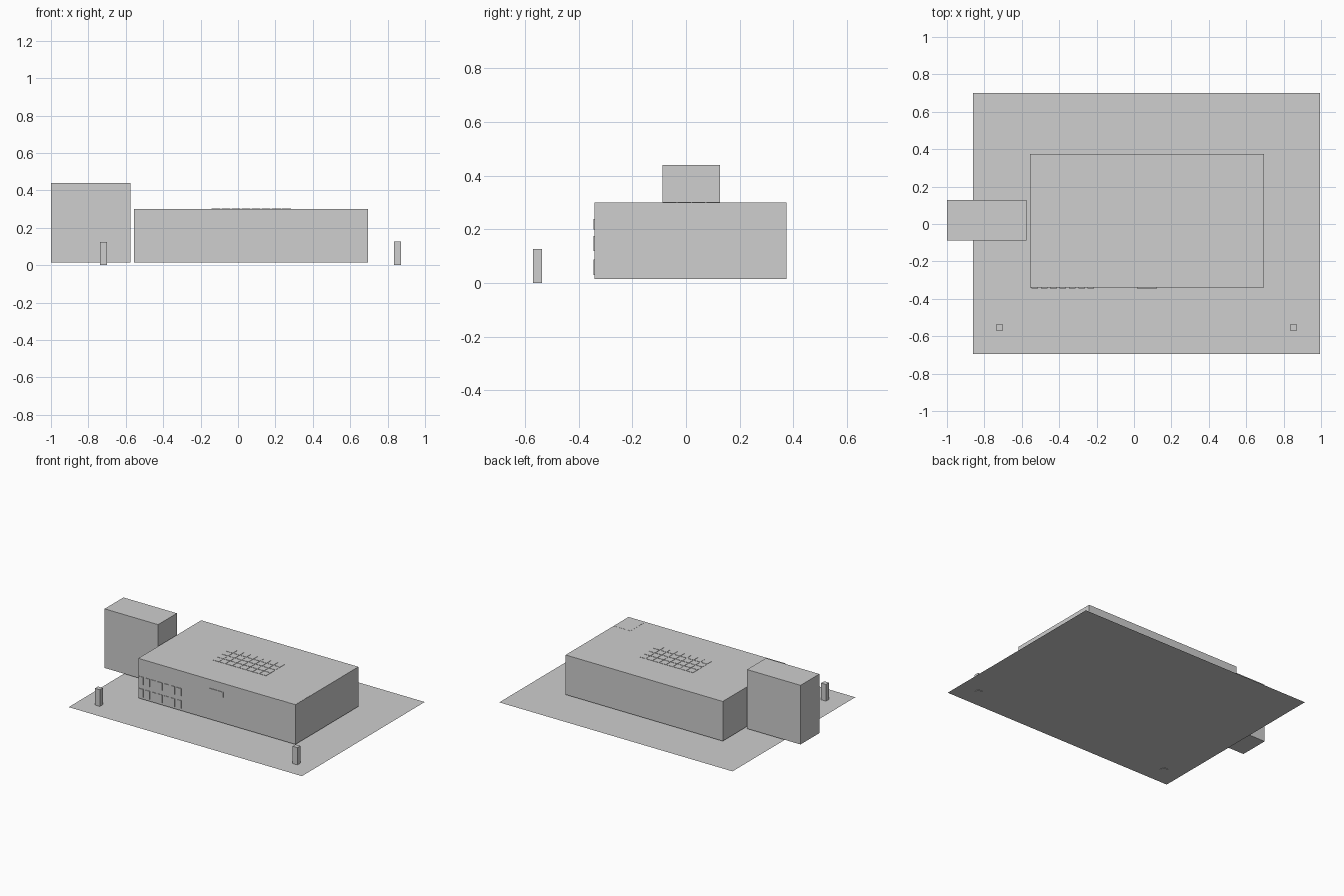
import bpy, bmesh

if "Cube" in bpy.data.objects:
    bpy.data.objects.remove(bpy.data.objects["Cube"])

grey = bpy.data.materials.new("plain_grey")
grey.diffuse_color = (0.62, 0.62, 0.62, 1)
grey.use_nodes = True
grey.node_tree.nodes["Principled BSDF"].inputs["Base Color"].default_value = grey.diffuse_color


def finish(name, bm):
    mesh = bpy.data.meshes.new(name)
    bm.to_mesh(mesh)
    bm.free()
    mesh.materials.append(grey)
    obj = bpy.data.objects.new(name, mesh)
    bpy.context.collection.objects.link(obj)
    return obj


def add_box(bm, x, y, z):
    """Box from (min, max) ranges on each axis."""
    verts = bmesh.ops.create_cube(bm, size=1)["verts"]
    for v in verts:
        v.co = [r[0] if c < 0 else r[1] for c, r in zip(v.co, (x, y, z))]


def box(name, x, y, z):
    bm = bmesh.new()
    add_box(bm, x, y, z)
    return finish(name, bm)


# Flat plot of land, a single face
bm = bmesh.new()
bm.faces.new([bm.verts.new((x, y, 0.003)) for x, y in
              ((-0.86, -0.695), (0.995, -0.695), (0.995, 0.70), (-0.86, 0.70))])
finish("site_slab", bm)

# Main hall and the taller block beside it
box("main_hall", (-0.555, 0.695), (-0.34, 0.375), (0.015, 0.30))
box("side_tower", (-1.0, -0.575), (-0.087, 0.127), (0.015, 0.44))

# Gate posts at the front
box("gate_post_left", (-0.738, -0.70), (-0.57, -0.536), (0, 0.123))
box("gate_post_right", (0.833, 0.872), (-0.57, -0.536), (0, 0.127))

# Two rows of windows on the front wall
bm = bmesh.new()
for z in ((0.03, 0.088), (0.12, 0.175)):
    for i in range(7):
        x = -0.548 + i * 0.05
        add_box(bm, (x, x + 0.035), (-0.344, -0.338), z)
finish("front_windows", bm)

# Blank sign plate on the front wall
box("sign_plate", (0.015, 0.123), (-0.344, -0.338), (0.20, 0.238))

# Grid of roof panels
bm = bmesh.new()
for i in range(8):
    for j in range(4):
        x, y = -0.143 + i * 0.0538, -0.085 + j * 0.0538
        add_box(bm, (x, x + 0.049), (y, y + 0.049), (0.299, 0.302))
finish("roof_panels", bm)

# Roof hatch nearly flush with the roof corner
box("roof_hatch", (0.56, 0.694), (-0.339, -0.17), (0.299, 0.3008))
